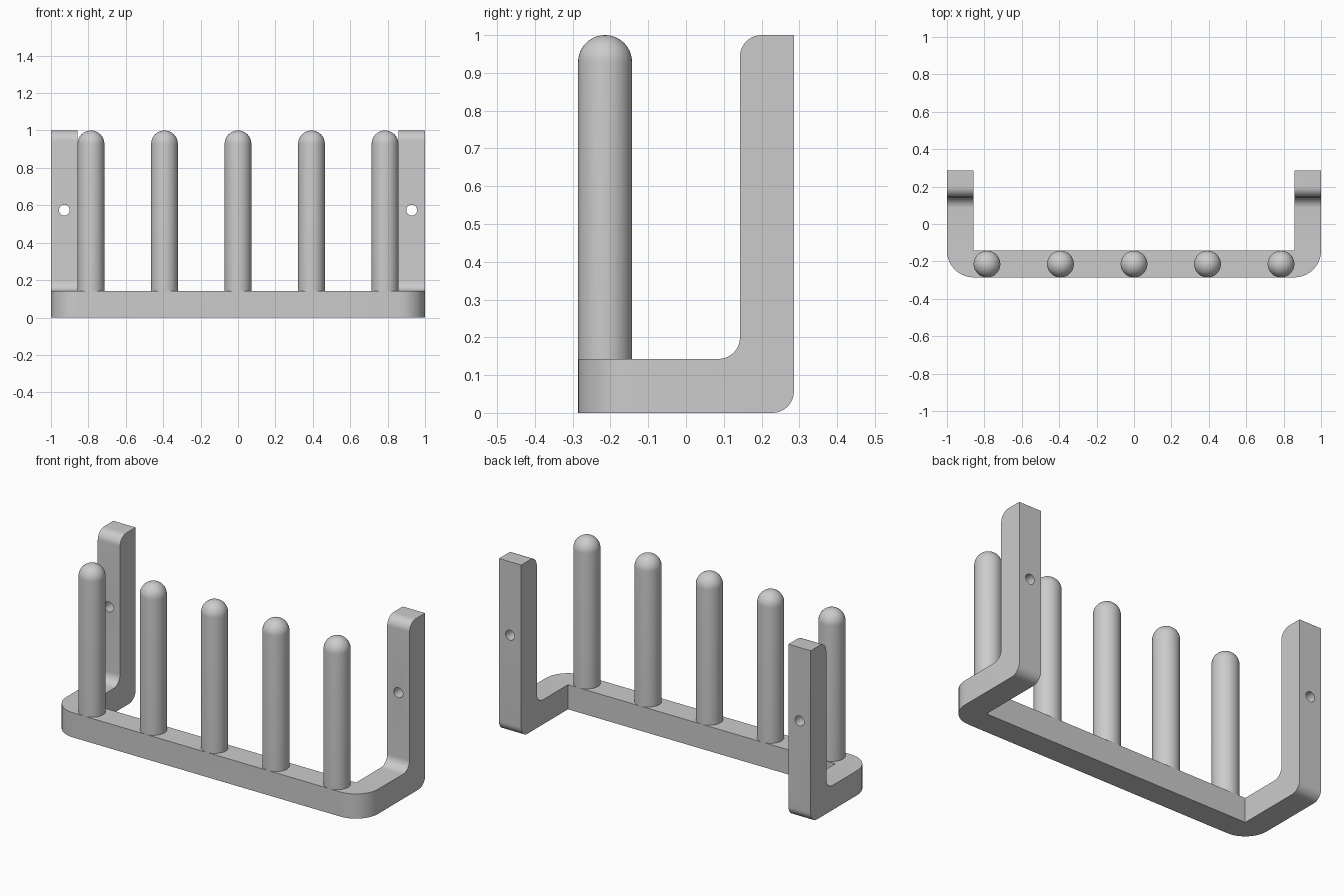
import bpy
import bmesh
from math import cos, sin, pi, radians
from mathutils import Vector, Matrix

cube = bpy.data.objects.get("Cube")
if cube:
    bpy.data.objects.remove(cube, do_unlink=True)

T = 1 / 7            # bar thickness
D = 2 / 7            # half depth
R = T / 2            # peg radius
FILLET = 0.057

grey = bpy.data.materials.new("plain grey")
grey.use_nodes = True
colour = (0.6, 0.6, 0.6, 1)
grey.diffuse_color = colour
grey.node_tree.nodes["Principled BSDF"].inputs["Base Color"].default_value = colour


def make_object(name, bm):
    bmesh.ops.recalc_face_normals(bm, faces=bm.faces[:])
    mesh = bpy.data.meshes.new(name)
    bm.to_mesh(mesh)
    bm.free()
    mesh.materials.append(grey)
    obj = bpy.data.objects.new(name, mesh)
    bpy.context.collection.objects.link(obj)
    return obj


def rounded(corners, steps=10):
    """Outline from (u, v, radius) right-angle corners."""
    points = []
    for i, (u, v, r) in enumerate(corners):
        p = Vector((u, v))
        if r == 0:
            points.append(p)
            continue
        a = (Vector(corners[i - 1][:2]) - p).normalized()
        b = (Vector(corners[(i + 1) % len(corners)][:2]) - p).normalized()
        centre = p + (a + b) * r
        for k in range(steps + 1):
            t = k / steps * pi / 2
            points.append(centre - b * r * cos(t) - a * r * sin(t))
    return points


def prism(name, outline, place, along):
    bm = bmesh.new()
    face = bm.faces.new([bm.verts.new(place(p)) for p in outline])
    grown = bmesh.ops.extrude_face_region(bm, geom=[face])["geom"]
    verts = [g for g in grown if isinstance(g, bmesh.types.BMVert)]
    bmesh.ops.translate(bm, verts=verts, vec=along)
    return make_object(name, bm)


def smooth(obj):
    bpy.ops.object.select_all(action="DESELECT")
    obj.select_set(True)
    bpy.context.view_layer.objects.active = obj
    bpy.ops.object.shade_smooth_by_angle(angle=radians(30))


def boolean(obj, cutter, operation):
    mod = obj.modifiers.new(operation.lower(), "BOOLEAN")
    mod.operation = operation
    mod.solver = "EXACT"
    mod.object = cutter
    bpy.context.view_layer.objects.active = obj
    bpy.ops.object.modifier_apply(modifier=mod.name)
    bpy.data.objects.remove(cutter, do_unlink=True)


# Frame: U-shaped plan intersected with an L-shaped side profile
plan = rounded([(-1, -D, T), (1, -D, T), (1, D, 0), (1 - T, D, 0),
                (1 - T, -T, 0), (T - 1, -T, 0), (T - 1, D, 0), (-1, D, 0)])
frame = prism("frame", plan, lambda p: (p.x, p.y, 0), (0, 0, 1))

side = rounded([(-D - 0.1, -0.0, 0), (D, 0, FILLET), (D, 1, 0), (T, 1, FILLET),
                (T, T, FILLET), (-D - 0.1, T, 0)])
profile = prism("side_profile_cutter", side, lambda p: (-1.1, p.x, p.y), (2.2, 0, 0))
boolean(frame, profile, "INTERSECT")

# Screw holes through both uprights
for sx in (-1, 1):
    bm = bmesh.new()
    bmesh.ops.create_cone(bm, cap_ends=True, segments=24, radius1=0.029, radius2=0.029, depth=0.4,
                          matrix=Matrix.Translation((sx * (1 - R), 0.214, 0.574))
                          @ Matrix.Rotation(pi / 2, 4, "X"))
    boolean(frame, make_object("hole_cutter", bm), "DIFFERENCE")
smooth(frame)


# Round-topped pegs, spun from a half profile
def peg(name, x):
    bm = bmesh.new()
    path = [(0, T - 0.01), (R, T - 0.01)]
    path += [(R * cos(k * pi / 20), 1 - R + R * sin(k * pi / 20)) for k in range(11)]
    verts = [bm.verts.new((r, 0, z)) for r, z in path]
    edges = [bm.edges.new(pair) for pair in zip(verts, verts[1:])]
    bmesh.ops.spin(bm, geom=verts + edges, cent=(0, 0, 0), axis=(0, 0, 1),
                   angle=2 * pi, steps=40, use_duplicate=False)
    bmesh.ops.remove_doubles(bm, verts=bm.verts[:], dist=0.0005)
    obj = make_object(name, bm)
    obj.location = (x, -D + R, 0)
    smooth(obj)


for i in range(5):
    peg(f"peg_{i + 1}", (i - 2) * 0.393)
